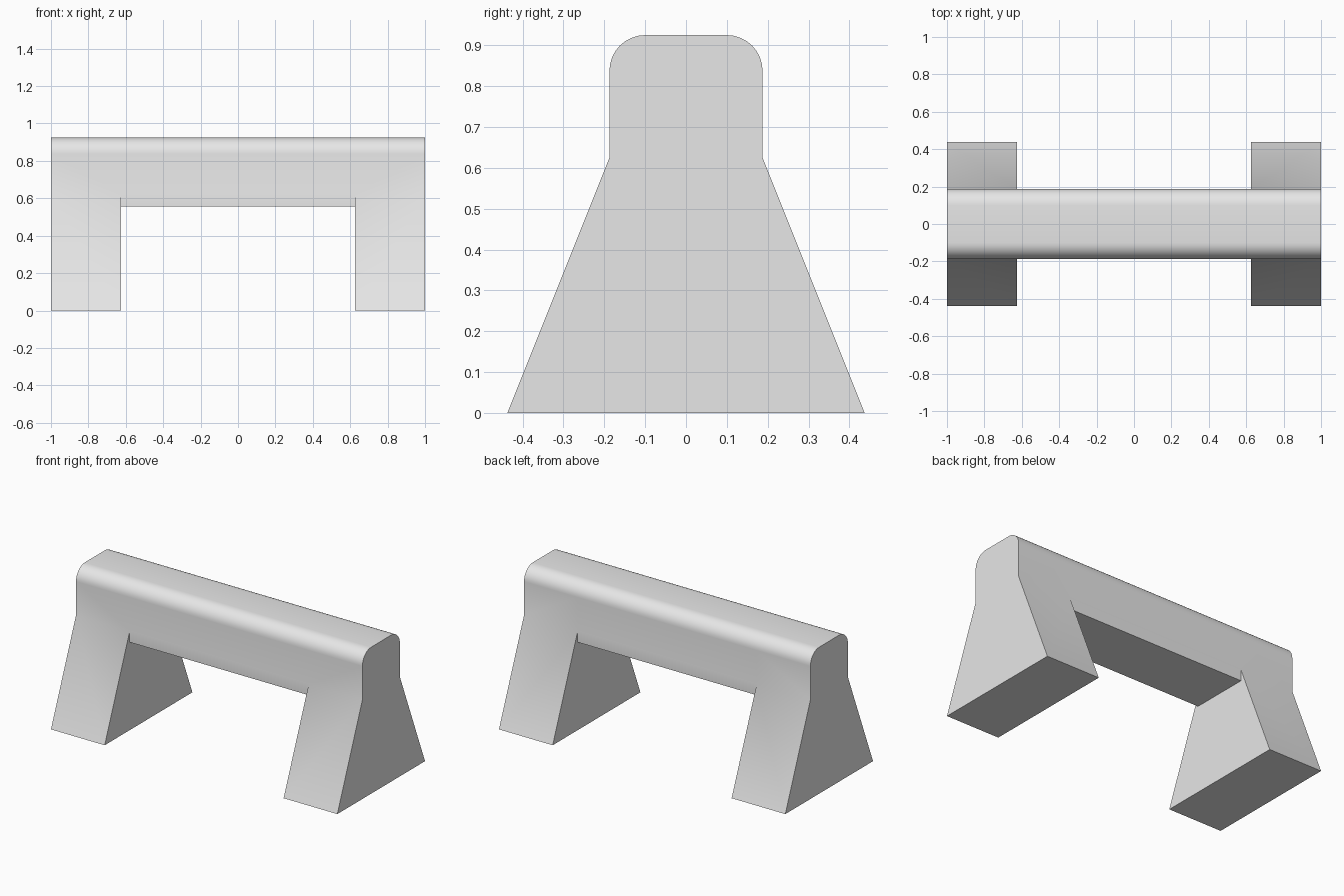
import bpy, bmesh, math

cube = bpy.data.objects.get("Cube")
if cube:
    bpy.data.objects.remove(cube)

# Plain grey material
GREY = (0.8, 0.8, 0.8, 1)
grey = bpy.data.materials.new("light grey")
grey.use_nodes = True
grey.diffuse_color = GREY
grey.node_tree.nodes["Principled BSDF"].inputs["Base Color"].default_value = GREY

END, INNER = 1.0, 0.625        # outer and inner x of each leg
HALF, FOOT = 0.1875, 0.4375    # half depth of the beam and of the foot
KNEE, UNDER, TOP = 0.625, 0.555, 0.925
R, STEPS = 0.0875, 8           # rounded top corner

# Upper outline, from front knee over the rounded top to back knee
front = [(-HALF, KNEE)]
for i in range(STEPS + 1):
    a = math.pi / 2 * i / STEPS
    front.append((-HALF + R - R * math.cos(a), TOP - R + R * math.sin(a)))
outline = front + [(-y, z) for y, z in reversed(front)]
feet = [(FOOT, 0), (-FOOT, 0)]
notch = [(HALF, UNDER), (-HALF, UNDER)]

bm = bmesh.new()


def face(x, points):
    bm.faces.new([bm.verts.new((x, y, z)) for y, z in points])


def strip(x0, x1, points):
    """Sweep an open outline from x0 to x1."""
    for (y0, z0), (y1, z1) in zip(points, points[1:]):
        bm.faces.new([bm.verts.new(p) for p in
                      ((x0, y0, z0), (x1, y0, z0), (x1, y1, z1), (x0, y1, z1))])


# Middle of the beam, closed underneath
strip(-INNER, INNER, outline + notch + outline[:1])

# Ends: beam top flowing into a splayed leg
for s in (-1, 1):
    strip(s * INNER, s * END, outline + feet + outline[:1])
    face(s * END, outline + feet)
    face(s * INNER, feet + [outline[0]] + notch[::-1] + [outline[-1]])

bmesh.ops.remove_doubles(bm, verts=bm.verts, dist=0.0001)
bmesh.ops.recalc_face_normals(bm, faces=bm.faces)
mesh = bpy.data.meshes.new("beam_with_legs")
bm.to_mesh(mesh)
bm.free()
mesh.materials.append(grey)

frame = bpy.data.objects.new("beam_with_legs", mesh)
bpy.context.collection.objects.link(frame)
bpy.context.view_layer.objects.active = frame
frame.select_set(True)
bpy.ops.object.shade_smooth_by_angle(angle=math.radians(30))
